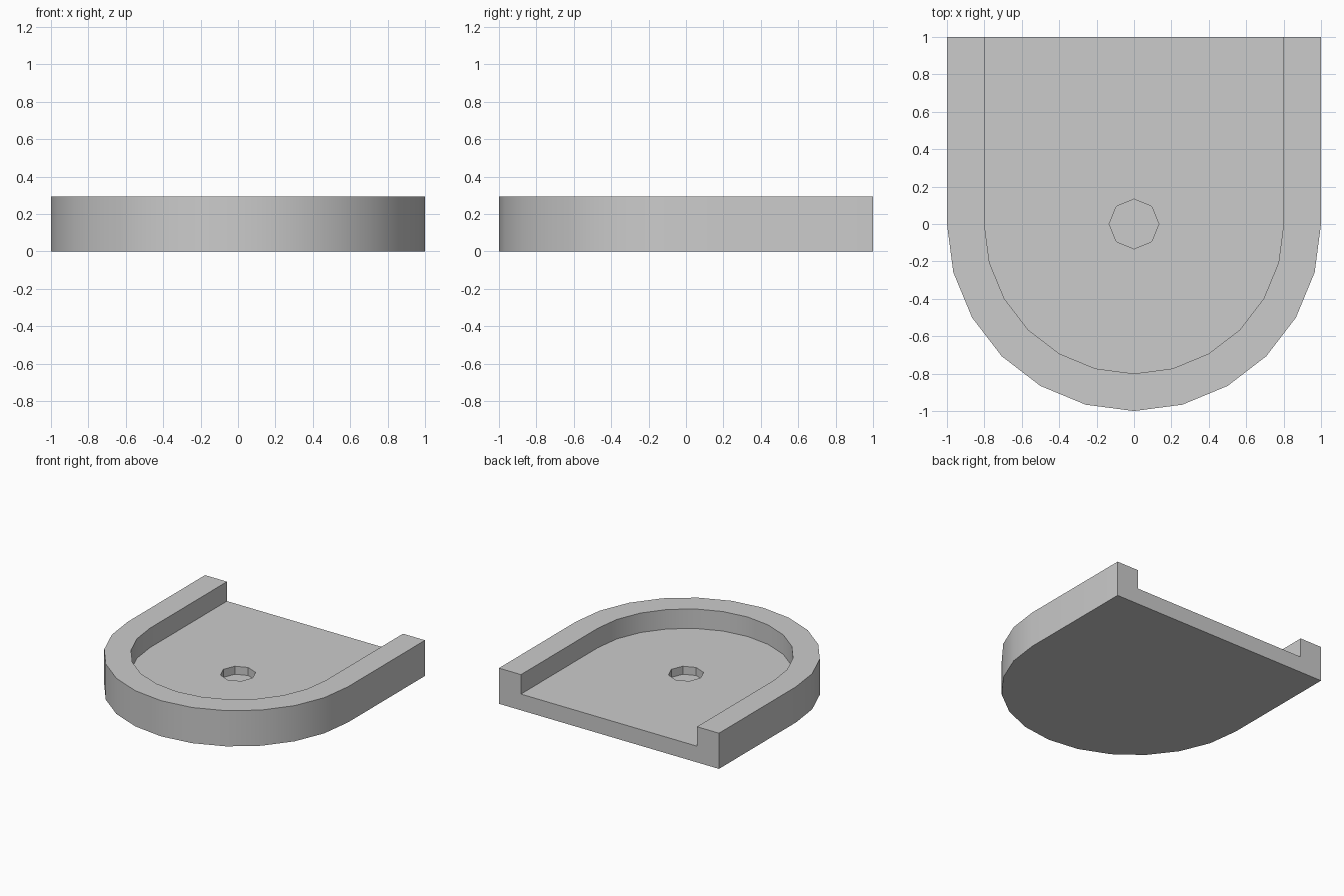
import bpy, bmesh
from math import pi, cos, sin, radians

if "Cube" in bpy.data.objects:
    bpy.data.objects.remove(bpy.data.objects["Cube"])

HEIGHT, FLOOR, POCKET = 0.293, 0.133, 0.067


def prism(name, outline, z0, z1):
    """Extrude a flat outline from z0 up to z1."""
    bm = bmesh.new()
    face = bm.faces.new([bm.verts.new((x, y, z0)) for x, y in outline])
    top = bmesh.ops.extrude_face_region(bm, geom=[face])["geom"]
    bmesh.ops.translate(bm, vec=(0, 0, z1 - z0),
                        verts=[v for v in top if isinstance(v, bmesh.types.BMVert)])
    bmesh.ops.recalc_face_normals(bm, faces=bm.faces)
    mesh = bpy.data.meshes.new(name)
    bm.to_mesh(mesh)
    bm.free()
    obj = bpy.data.objects.new(name, mesh)
    bpy.context.collection.objects.link(obj)
    return obj


def arc(radius, start, end, steps):
    return [(radius * cos(start + (end - start) * i / steps),
             radius * sin(start + (end - start) * i / steps)) for i in range(steps + 1)]


def u_shape(radius, back):
    """Half circle at the front, straight sides to the back."""
    return arc(radius, pi, 2 * pi, 12) + [(radius, back), (-radius, back)]


# Solid U-shaped tray
tray = prism("tray", u_shape(1.0, 1.0), 0, HEIGHT)

# Recess open at the back, and a blind eight-sided pocket in the floor
cutters = [prism("recess_cutter", u_shape(0.8, 1.2), FLOOR, 0.5),
           prism("pocket_cutter", arc(0.133, 0, 2 * pi, 8)[:-1], POCKET, 0.4)]

bpy.context.view_layer.objects.active = tray
for cutter in cutters:
    cutter.hide_render = True
    mod = tray.modifiers.new(cutter.name, "BOOLEAN")
    mod.operation, mod.solver, mod.object = "DIFFERENCE", "EXACT", cutter
    bpy.ops.object.modifier_apply(modifier=mod.name)
    bpy.data.objects.remove(cutter)

# Smooth curved walls with crisp rims
bpy.ops.object.select_all(action="DESELECT")
tray.select_set(True)
bpy.ops.object.shade_smooth_by_angle(angle=radians(30))
